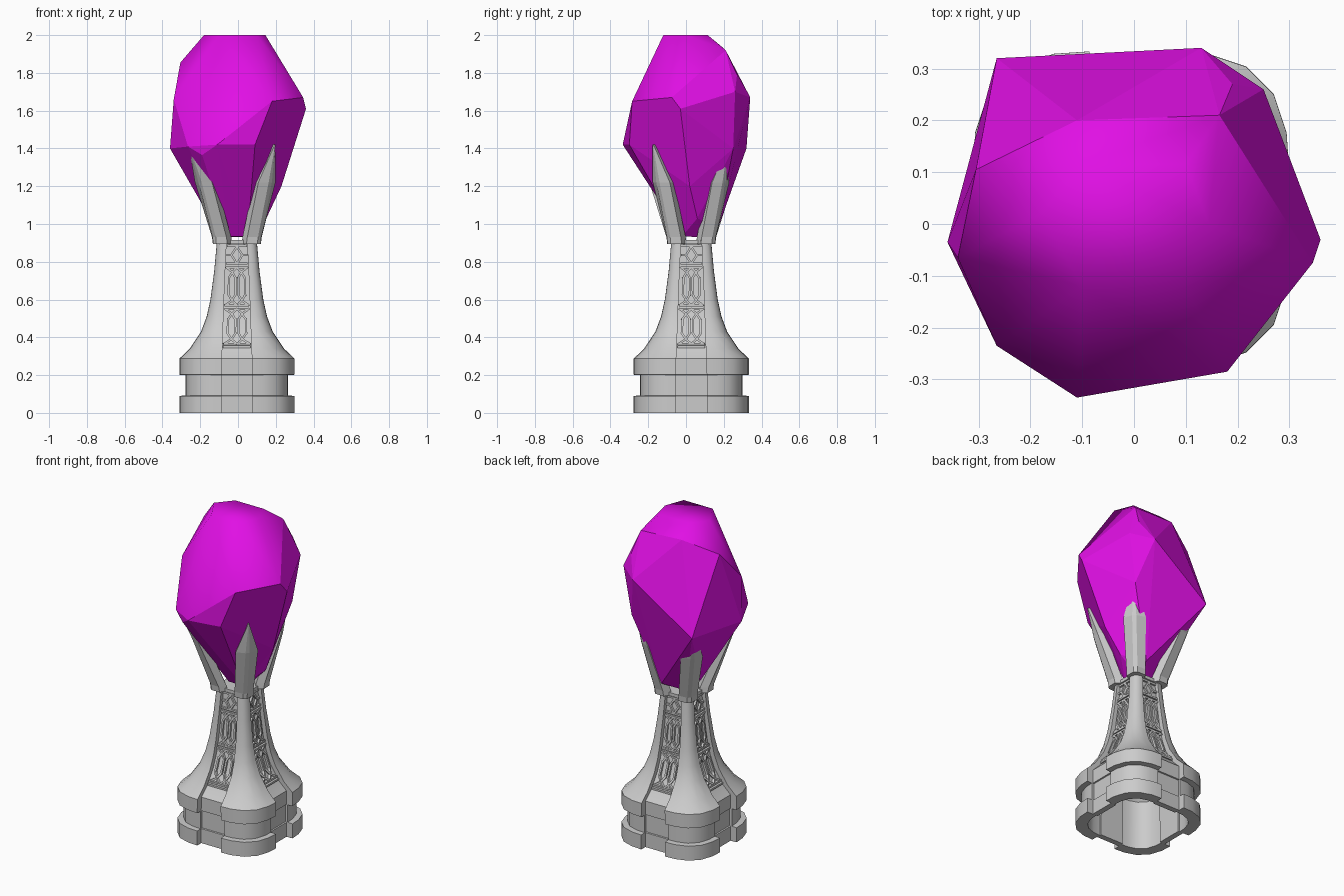
import bpy, bmesh, math
from mathutils import Vector, Matrix

if "Cube" in bpy.data.objects:
    bpy.data.objects.remove(bpy.data.objects["Cube"])

CENTRE = Vector((-0.006, 0.028, 0))      # axis of the stand

# height, rib half-width, recess half-distance, recess half-width
PROFILE = [(0, .305, .265, .082), (.09, .305, .265, .082), (.092, .272, .257, .082),
           (.2, .272, .257, .082), (.202, .305, .265, .082), (.287, .305, .265, .08),
           (.34, .25, .212, .077), (.43, .19, .157, .074), (.51, .16, .13, .071),
           (.6, .14, .112, .068), (.75, .12, .095, .062), (.893, .107, .083, .055),
           (.895, .125, .1, .05), (.915, .125, .1, .05)]
LOBE = [(0, 1), (.3, .98), (.63, .87), (.87, .63), (.98, .3), (1, 0)]


def finish(bm, name, smooth=False):
    bmesh.ops.recalc_face_normals(bm, faces=bm.faces)
    me = bpy.data.meshes.new(name)
    bm.to_mesh(me)
    bm.free()
    ob = bpy.data.objects.new(name, me)
    bpy.context.collection.objects.link(ob)
    if smooth:
        bpy.ops.object.select_all(action='DESELECT')
        ob.select_set(True)
        bpy.context.view_layer.objects.active = ob
        bpy.ops.object.shade_smooth_by_angle(angle=math.radians(28))
    return ob


def loft(bm, loops):
    rings = [[bm.verts.new(p) for p in loop] for loop in loops]
    for a, b in zip(rings, rings[1:]):
        for i in range(len(a)):
            j = (i + 1) % len(a)
            bm.faces.new((a[i], a[j], b[j], b[i]))
    bm.faces.new(rings[0])
    bm.faces.new(rings[-1])


def plan(z, w, d, n):
    # one corner lobe with the recess edges, repeated around the axis
    quarter = [(n, d)] + [(n + (w - n) * a, n + (w - n) * b) for a, b in LOBE] + [(d, n)]
    pts = []
    for k in range(4):
        m = Matrix.Rotation(-k * math.pi / 2, 3, 'Z')
        pts += [CENTRE + m @ Vector((x, y, z)) for x, y in quarter]
    return pts


# Hollow four-ribbed stand: inner bore first, then the outside
bm = bmesh.new()
bore = [(.8, .06, .06, .03), (.6, .09, .085, .05), (.43, .13, .125, .06),
        (.3, .235, .225, .08), (0, .24, .23, .08)]
loft(bm, [plan(*p) for p in bore + PROFILE])
finish(bm, "stand", True)


# Lattice panels in the four recesses
def sample(z, col):
    for a, b in zip(PROFILE, PROFILE[1:]):
        if a[0] <= z <= b[0]:
            t = (z - a[0]) / (b[0] - a[0])
            return a[col] + t * (b[col] - a[col])


def on_panel(u, z):
    return Vector((u * sample(z, 3), -sample(z, 2), z))


def bar(bm, a, b, turn, width=.011, depth=.024):
    p, q = on_panel(*a), on_panel(*b)
    along = (q - p).normalized()
    out = Vector((0, -1, 0))
    out = (out - along * out.dot(along)).normalized()
    side = along.cross(out)
    rot = Matrix((side, along, out)).transposed().to_4x4()
    size = Matrix.Diagonal((width, (q - p).length + width * .6, depth, 1))
    mat = Matrix.Translation(CENTRE) @ turn @ Matrix.Translation((p + q) / 2) @ rot @ size
    bmesh.ops.create_cube(bm, size=1, matrix=mat)


bm = bmesh.new()
for k in range(4):
    turn = Matrix.Rotation(k * math.pi / 2, 4, 'Z')
    for z in (.35, .365, .55, .57, .77, .79, .885):
        bar(bm, (-.9, z), (.9, z), turn)
    for s in (-1, 1):
        for lo, hi in ((.365, .55), (.57, .77)):
            hexa = [(.12, lo + .055), (.38, lo + .025), (.66, lo + .055),
                    (.66, hi - .055), (.38, hi - .025), (.12, hi - .055)]
            hexa = [(s * u, z) for u, z in hexa]
            for i in range(6):
                bar(bm, hexa[i], hexa[(i + 1) % 6], turn)
            for a, b in ((hexa[1], (s * .9, lo)), (hexa[1], (0, lo)),
                         (hexa[4], (s * .9, hi)), (hexa[4], (0, hi))):
                bar(bm, a, b, turn)
        bar(bm, (0, .79), (s * .5, .835), turn)
        bar(bm, (s * .5, .835), (0, .88), turn)
        bar(bm, (s * .5, .835), (s * .9, .835), turn)
finish(bm, "lattice_panels")

# Four pointed prongs gripping the uneven crystal: ridge radius at middle and tip
for k, (mid, tip) in enumerate([(.245, .28), (.275, .345), (.275, .36), (.25, .288)]):
    m = Matrix.Rotation(math.pi / 4 + k * math.pi / 2, 3, 'Z')
    # height, ridge radius, side radius, half-width, inner radius, ridge half-width
    sections = [(.895, .166, .126, .054, .08, .012), (.93, .17, .132, .054, .085, .012),
                (1.22, mid, mid - .025, .064, mid - .07, .012),
                (1.42, tip, tip - .003, .002, tip - .018, .001)]
    bm = bmesh.new()
    loft(bm, [[CENTRE + m @ Vector(p) for p in
               ((ro, c, z), (rs, h, z), (ri, h * .8, z),
                (ri, -h * .8, z), (rs, -h, z), (ro, -c, z))]
              for z, ro, rs, h, ri, c in sections])
    finish(bm, "prong_%d" % (k + 1))

# Faceted crystal: hull around its corner points
CORNERS = [(-.265, .32, 1.4), (.13, .34, 1.67), (.25, .26, 1.7), (.19, .27, 1.79),
           (.36, -.03, 1.61), (.345, -.075, 1.67), (.18, -.285, 1.65), (-.11, -.335, 1.42),
           (-.19, -.275, 1.365), (-.265, -.235, 1.41), (-.36, -.035, 1.4), (-.34, -.065, 1.66),
           (-.305, .105, 1.855), (-.11, .2, 1.93), (.165, .21, 1.92),
           (-.18, .02, 2), (-.1, -.12, 2), (.1, -.12, 2), (.145, 0, 2), (.1, .115, 2), (-.1, .115, 2),
           (.09, -.3, 1.42), (-.06, -.235, 1.28), (.23, .02, 1.2), (-.25, -.01, 1.22),
           (.15, .06, 1.03), (-.13, .04, 1.0), (.05, .17, .98), (-.08, .25, 1.22), (.2, .25, 1.4),
           (.05, -.02, .935), (-.05, -.02, .935), (-.05, .08, .93), (.05, .08, .93)]
bm = bmesh.new()
for c in CORNERS:
    bm.verts.new(c)
bmesh.ops.convex_hull(bm, input=bm.verts)
loose = [v for v in bm.verts if not v.link_faces]
bmesh.ops.delete(bm, geom=loose, context='VERTS')
bmesh.ops.dissolve_limit(bm, angle_limit=math.radians(4), verts=bm.verts, edges=bm.edges)
# the crown is softly shaded, the rest stays faceted
for f in bm.faces:
    f.smooth = any(v.co.z > 1.99 for v in f.verts)
crystal = finish(bm, "crystal")
mat = bpy.data.materials.new("magenta_crystal")
mat.diffuse_color = (.75, .005, .78, 1)
mat.use_nodes = True
mat.node_tree.nodes["Principled BSDF"].inputs["Base Color"].default_value = mat.diffuse_color
crystal.data.materials.append(mat)
